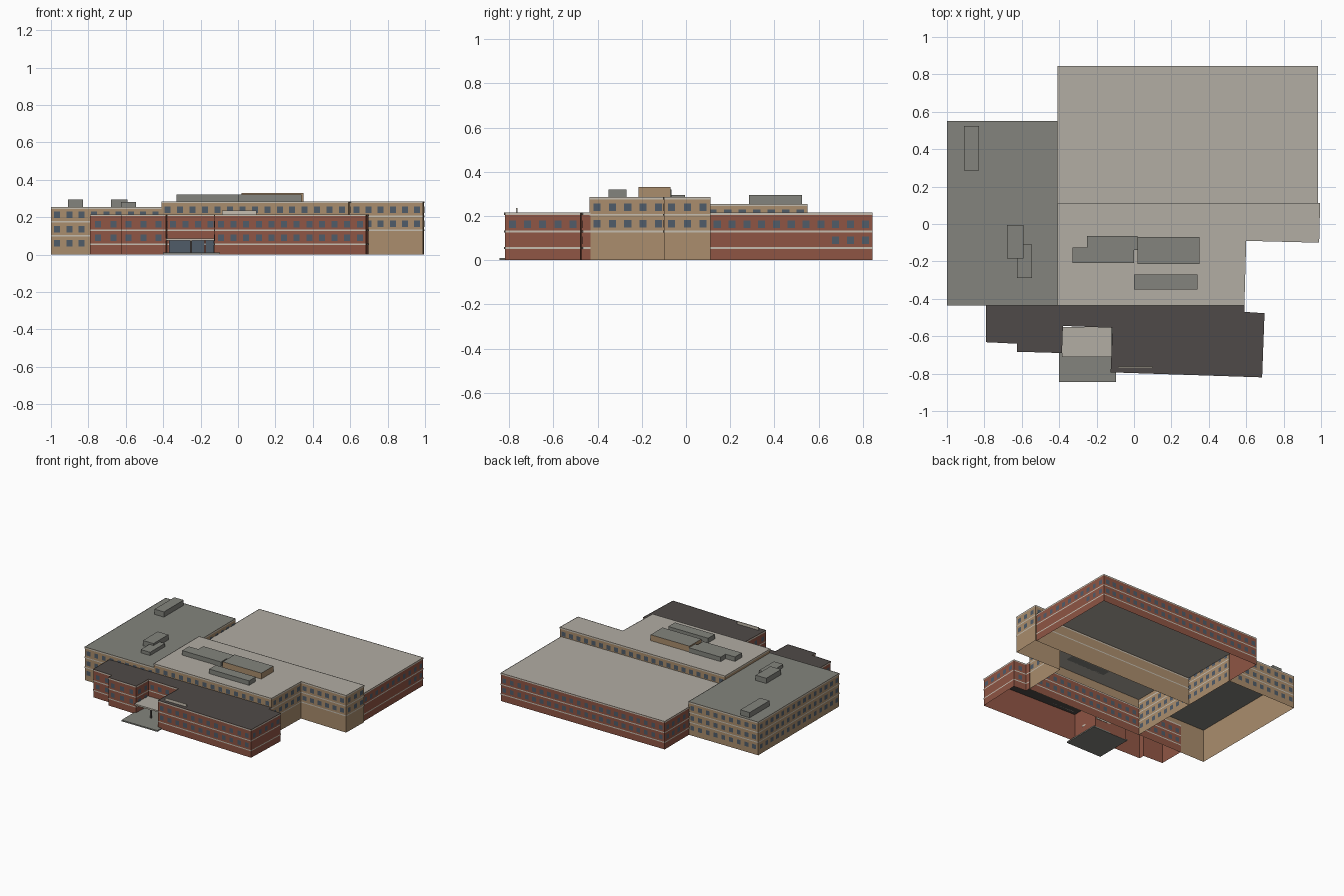
import bpy
import bmesh
from mathutils import Vector

cube = bpy.data.objects.get("Cube")
if cube:
    bpy.data.objects.remove(cube)


# Colours
def material(name, hex_code):
    srgb = [int(hex_code[i:i + 2], 16) / 255 for i in (0, 2, 4)]
    rgba = [((c + 0.055) / 1.055) ** 2.4 for c in srgb] + [1]
    mat = bpy.data.materials.new(name)
    mat.use_nodes = True
    mat.diffuse_color = rgba
    mat.node_tree.nodes["Principled BSDF"].inputs["Base Color"].default_value = rgba
    return mat


RED = material("red brick", "8f5544")
TAN = material("tan brick", "aa8d6d")
BEIGE = material("pale roof", "b2ada4")
GREY = material("grey roof", "83847d")
DARK = material("dark roof", "4f4a48")
GLASS = material("window glass", "505c69")
TRIM = material("stone trim", "c6beb0")
WALL_I, ROOF_I, GLASS_I, TRIM_I = range(4)


def finish(name, bm, mats):
    mesh = bpy.data.meshes.new(name)
    bm.to_mesh(mesh)
    bm.free()
    for mat in mats:
        mesh.materials.append(mat)
    obj = bpy.data.objects.new(name, mesh)
    bpy.context.collection.objects.link(obj)
    return obj


def quad(bm, a, b, z0, z1, index):
    """Upright rectangle over the ground line from a to b."""
    corners = [(a, z0), (b, z0), (b, z1), (a, z1)]
    face = bm.faces.new([bm.verts.new((p.x, p.y, z)) for p, z in corners])
    face.material_index = index


# A building wing: open shell with roof, bands, coping and window plates
def wing(name, outline, height, wall, roof, bands, rows, special=None, open_edges=()):
    special = special or {}
    bm = bmesh.new()
    pts = [Vector((x, y, 0)) for x, y in outline]
    top = bm.faces.new([bm.verts.new((p.x, p.y, height)) for p in pts])
    top.material_index = ROOF_I
    for i, a in enumerate(pts):
        if i in open_edges:
            continue
        b = pts[(i + 1) % len(pts)]
        quad(bm, a, b, 0, height, WALL_I)
        along = (b - a).normalized()
        out = Vector((along.y, -along.x, 0))
        lift = out * 0.003
        # Bands and coping
        for z in bands:
            quad(bm, a + lift, b + lift, z - 0.004, z + 0.004, TRIM_I)
        quad(bm, a + lift, b + lift, height - 0.01, height, TRIM_I)
        # Windows
        length = (b - a).length
        count = int(length / 0.063)
        for z in special.get(i, rows):
            for k in range(count):
                mid = a + along * length * (k + 0.5) / count + lift
                if name == "rear_wing" and z < 0.1 and out.x > 0.9 and mid.y < 0.63:
                    continue
                half = along * 0.016
                quad(bm, mid - half, mid + half, z - 0.017, z + 0.017, GLASS_I)
    finish(name, bm, (wall, roof, GLASS, TRIM))


# Solid prism with a separately coloured top
def prism(name, outline, z0, z1, side, top):
    bm = bmesh.new()
    base = bm.faces.new([bm.verts.new((x, y, z0)) for x, y in outline])
    made = bmesh.ops.extrude_face_region(bm, geom=[base])["geom"]
    bmesh.ops.translate(bm, vec=(0, 0, z1 - z0),
                        verts=[v for v in made if isinstance(v, bmesh.types.BMVert)])
    bmesh.ops.recalc_face_normals(bm, faces=bm.faces)
    for face in bm.faces:
        face.material_index = int(face.normal.z > 0.5)
    finish(name, bm, (side, top))


def rect(x0, x1, y0, y1):
    return [(x0, y0), (x1, y0), (x1, y1), (x0, y1)]


def box(name, x0, x1, y0, y1, z0, z1, side, top=None):
    prism(name, rect(x0, x1, y0, y1), z0, z1, side, top or side)


# Main wings
wing("west_wing", rect(-1, -0.408, -0.435, 0.55), 0.255, TAN, GREY,
     (0.1, 0.175), (0.06, 0.135, 0.212))

wing("rear_wing", rect(-0.41, 0.985, 0.108, 0.845), 0.215, RED, BEIGE,
     (0.055, 0.13), (0.09, 0.163), open_edges=(0,))

wing("central_wing",
     [(-0.41, -0.437), (0.59, -0.437), (0.6, -0.09), (0.99, -0.1), (0.995, 0.112), (-0.41, 0.112)],
     0.285, TAN, BEIGE, (0.13, 0.205), (0.165, 0.24),
     special={0: (0.24,), 4: (0.24,), 5: ()})

wing("front_wing",
     [(-0.79, -0.432), (-0.79, -0.632), (-0.625, -0.64), (-0.625, -0.683),
      (-0.385, -0.69), (-0.38, -0.545), (-0.115, -0.555), (-0.125, -0.793),
      (0.685, -0.82), (0.698, -0.477), (0.592, -0.47), (0.592, -0.432)],
     0.215, RED, DARK, (0.055, 0.13), (0.09, 0.163),
     special={5: (0.163,), 8: (0.163,)})

# Rooftop plant on the west wing
box("west_roof_unit_back", -0.91, -0.83, 0.285, 0.525, 0.255, 0.295, GREY)
box("west_roof_unit_middle", -0.68, -0.59, -0.185, -0.005, 0.255, 0.295, GREY)
box("west_roof_unit_front", -0.625, -0.545, -0.29, -0.11, 0.255, 0.28, GREY)

# Rooftop plant on the central wing
prism("stepped_roof_unit",
      [(-0.33, -0.208), (0, -0.208), (0, -0.14), (0.02, -0.14),
       (0.02, -0.065), (-0.25, -0.065), (-0.25, -0.125), (-0.33, -0.125)],
      0.285, 0.32, GREY, GREY)
box("roof_penthouse", 0.02, 0.35, -0.215, -0.07, 0.285, 0.33, TAN, GREY)
box("long_roof_unit", 0, 0.34, -0.35, -0.27, 0.285, 0.32, GREY)

# Entrance: paving, canopy, post and glazed doors
box("entrance_paving", -0.4, -0.095, -0.845, -0.55, 0, 0.01, GREY)
box("entrance_canopy", -0.385, -0.12, -0.71, -0.55, 0.076, 0.087, TRIM, BEIGE)
box("canopy_post", -0.256, -0.246, -0.703, -0.693, 0.01, 0.076, DARK)
for i, (x0, x1) in enumerate(((-0.37, -0.254), (-0.246, -0.18), (-0.174, -0.128))):
    box(f"entrance_glazing_{i + 1}", x0, x1, -0.563, -0.555, 0.012, 0.074, GLASS)

# Plain plate standing on the front roof edge
box("roof_edge_plate", -0.085, 0.1, -0.769, -0.763, 0.215, 0.236, TRIM)
